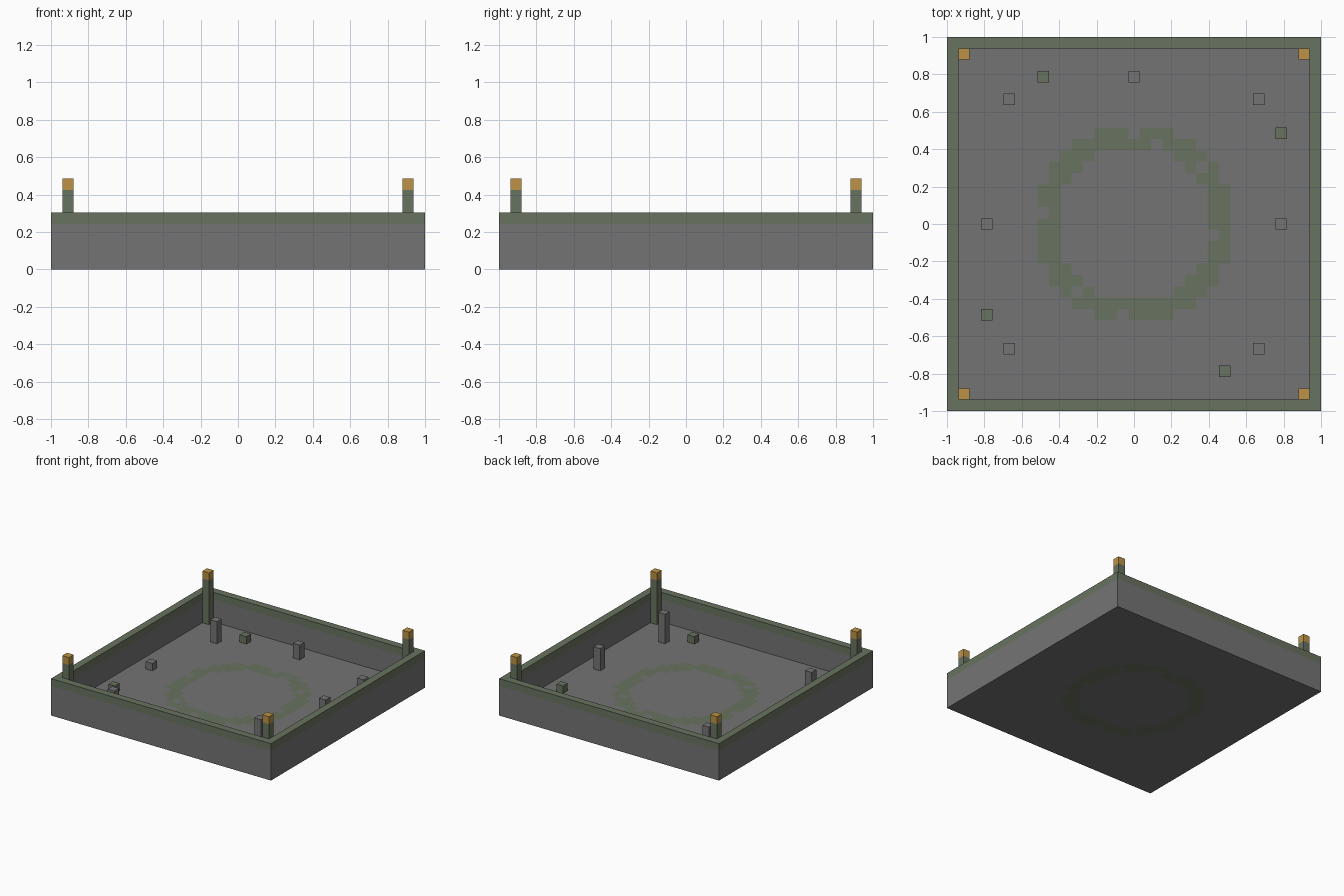
import bpy, bmesh, math

if "Cube" in bpy.data.objects:
    bpy.data.objects.remove(bpy.data.objects["Cube"], do_unlink=True)

CELLS = 33
V = 2 / CELLS            # edge length of one block


def material(name, rgb):
    mat = bpy.data.materials.new(name)
    mat.use_nodes = True
    mat.diffuse_color = (*rgb, 1)
    mat.node_tree.nodes["Principled BSDF"].inputs["Base Color"].default_value = (*rgb, 1)
    return mat


stone = material("grey_stone", (0.175, 0.175, 0.175))
moss = material("mossy_stone", (0.14, 0.17, 0.115))
gold = material("lamp_gold", (0.51, 0.29, 0.06))


def add_object(name, bm, mats, thickness=0):
    mesh = bpy.data.meshes.new(name)
    bm.to_mesh(mesh)
    bm.free()
    for mat in mats:
        mesh.materials.append(mat)
    obj = bpy.data.objects.new(name, mesh)
    bpy.context.collection.objects.link(obj)
    if thickness:
        solid = obj.modifiers.new("thickness", "SOLIDIFY")
        solid.thickness = thickness
        solid.offset = -1
    return obj


def pillar(name, i, j, bottom, height, mat):
    """Square column one block wide on grid cell (i, j)."""
    bm = bmesh.new()
    bmesh.ops.create_cube(bm, size=V)
    bmesh.ops.scale(bm, verts=bm.verts, vec=(1, 1, height))
    bmesh.ops.translate(bm, verts=bm.verts, vec=(i * V, j * V, (bottom + height / 2) * V))
    return add_object(name, bm, [mat])


def frame(name, top, height, mat):
    """Square ring one block wide around the edge of the floor."""
    bm = bmesh.new()
    bmesh.ops.create_grid(bm, x_segments=1, y_segments=1, size=1)
    bmesh.ops.inset_individual(bm, faces=bm.faces[:], thickness=V, use_even_offset=True)
    middle = [f for f in bm.faces if f.calc_center_median().length < V]
    bmesh.ops.delete(bm, geom=middle, context="FACES")
    bmesh.ops.translate(bm, verts=bm.verts, vec=(0, 0, top * V))
    return add_object(name, bm, [mat], height * V)


# Floor slab with a worn mossy circle
worn_gaps = {(0, 8), (2, 7), (-8, 1), (7, -1), (-1, -8), (6, 5), (-5, -6)}
bm = bmesh.new()
bmesh.ops.create_grid(bm, x_segments=CELLS, y_segments=CELLS, size=1)
for face in bm.faces:
    c = face.calc_center_median() / V
    cell = (round(c.x), round(c.y))
    in_ring = 7 <= math.hypot(*cell) < 8.7
    face.material_index = int(in_ring and cell not in worn_gaps)
bmesh.ops.translate(bm, verts=bm.verts, vec=(0, 0, V))
add_object("floor", bm, [stone, moss], V)

# Outer wall and its mossy coping
frame("wall", 4, 3, stone)
frame("wall_coping", 5, 1, moss)

# Corner posts with lamps
for side_x, x_name in ((-1, "right"), (1, "left")):
    for side_y, y_name in ((-1, "front"), (1, "back")):
        i, j = 15 * side_x, 15 * side_y
        pillar(f"{y_name}_{x_name}_post", i, j, 1, 6, moss)
        pillar(f"{y_name}_{x_name}_lamp", i, j, 7, 1, gold)

# Broken columns of differing height
for i, j, height in ((0, 13, 2), (-11, 11, 3), (11, 11, 1), (-13, 0, 1),
                     (13, 0, 3), (-11, -11, 2), (11, -11, 4)):
    pillar("broken_column", i, j, 1, height, stone)

# Mossy rubble, repeated in quarter symmetry
for i, j in ((-8, 13), (13, 8), (8, -13), (-13, -8)):
    pillar("mossy_rubble", i, j, 1, 1, moss)
